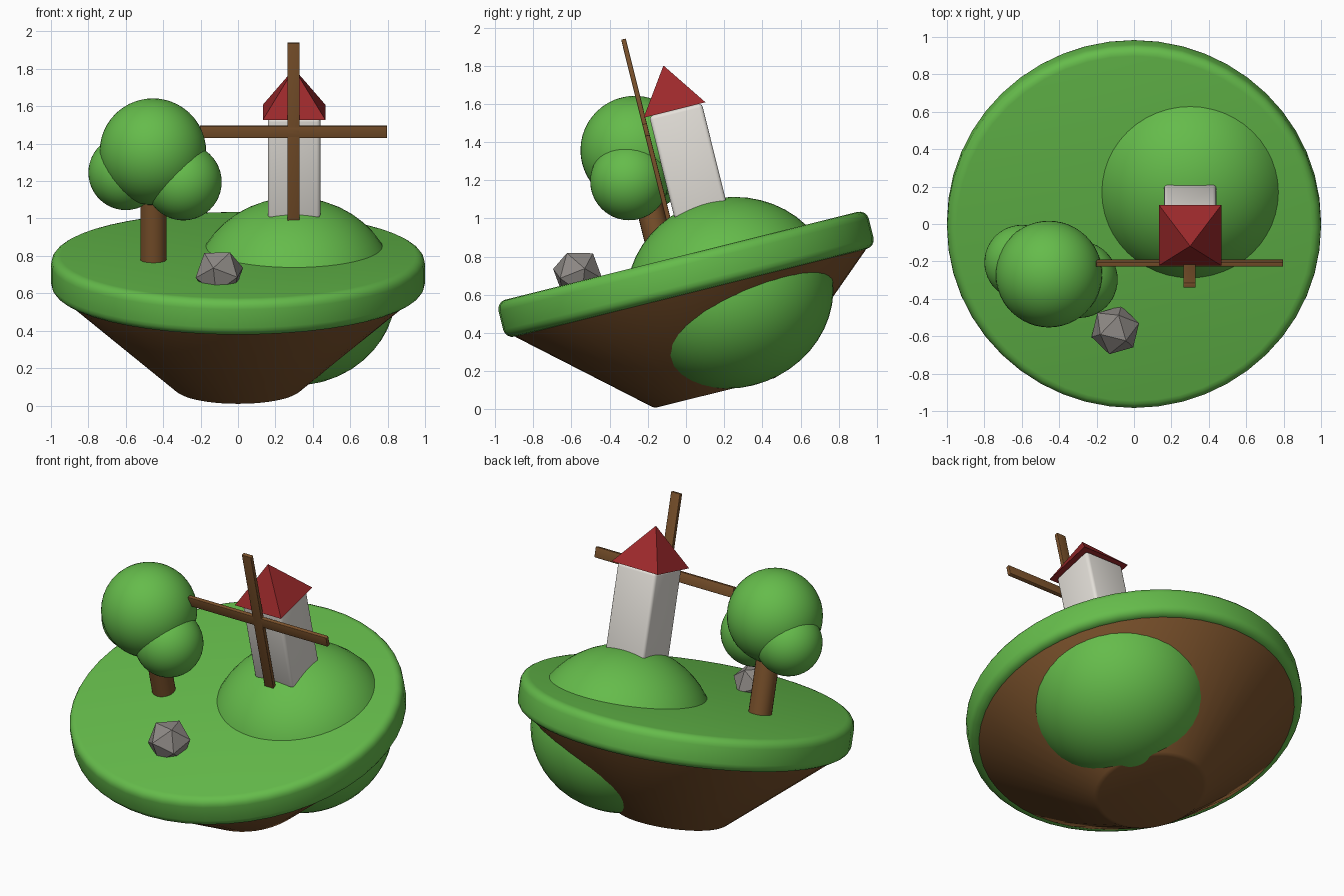
import bpy, bmesh, math
from mathutils import Matrix, Vector, Euler

if "Cube" in bpy.data.objects:
    bpy.data.objects.remove(bpy.data.objects["Cube"])

# Whole island leans back towards the viewer by one tilt
TILT = Matrix.Translation((0, 0, 0.707)) @ Matrix.Rotation(math.radians(14), 4, 'X')


def material(name, rgb):
    m = bpy.data.materials.new(name)
    m.diffuse_color = (*rgb, 1)
    m.use_nodes = True
    m.node_tree.nodes["Principled BSDF"].inputs["Base Color"].default_value = m.diffuse_color
    return m


GREEN = material("grass_green", (0.13, 0.50, 0.07))
BROWN = material("wood_brown", (0.20, 0.085, 0.025))
WHITE = material("plaster_white", (0.78, 0.75, 0.70))
RED = material("roof_red", (0.33, 0.022, 0.024))
GREY = material("stone_grey", (0.27, 0.25, 0.235))


def finish(name, bm, mat, loc, smooth=True):
    bmesh.ops.recalc_face_normals(bm, faces=bm.faces)
    me = bpy.data.meshes.new(name)
    bm.to_mesh(me)
    bm.free()
    me.materials.append(mat)
    if smooth:
        me.shade_smooth()
        me.set_sharp_from_angle(angle=math.radians(35))
    ob = bpy.data.objects.new(name, me)
    bpy.context.collection.objects.link(ob)
    ob.matrix_world = TILT @ Matrix.Translation(loc)
    return ob


def drum(name, mat, loc, r_low, r_high, height, segs, bevel=0, steps=4, smooth=True, turn=0):
    """Cylinder, cone or pyramid standing on loc, with optional rounded rims."""
    bm = bmesh.new()
    bmesh.ops.create_cone(bm, cap_ends=True, segments=segs, radius1=r_low, radius2=r_high,
                          depth=height,
                          matrix=Matrix.Translation((0, 0, height / 2)) @ Matrix.Rotation(turn, 4, 'Z'))
    if bevel:
        rims = [e for e in bm.edges if abs(e.verts[0].co.z - e.verts[1].co.z) < 1e-5]
        bmesh.ops.bevel(bm, geom=rims, offset=bevel, segments=steps, profile=0.5,
                        affect='EDGES')
    return finish(name, bm, mat, loc, smooth)


def block(name, mat, loc, size, bevel):
    bm = bmesh.new()
    bmesh.ops.create_cube(bm, size=1, matrix=Matrix.Diagonal((*size, 1)))
    bmesh.ops.bevel(bm, geom=bm.edges[:], offset=bevel, segments=3, profile=0.5, affect='EDGES')
    return finish(name, bm, mat, loc)


def ball(name, mat, loc, radii):
    bm = bmesh.new()
    bmesh.ops.create_uvsphere(bm, u_segments=48, v_segments=24, radius=1,
                              matrix=Matrix.Diagonal((*radii, 1)))
    return finish(name, bm, mat, loc)


# Island: grassy slab, earth underside, hill passing right through
drum("grass_slab", GREEN, (0, 0, -0.1), 1, 1, 0.2, 48, bevel=0.05)
drum("earth_base", BROWN, (0, 0, -0.64), 0.33, 0.955, 0.545, 48, bevel=0.015, steps=2)
ball("hill", GREEN, (0.3, 0.2, -0.15), (0.545, 0.545, 0.5))

# Windmill
block("tower", WHITE, (0.3, 0.155, 0.572), (0.28, 0.284, 0.556), 0.02)
drum("roof", RED, (0.3, 0.15, 0.85), 0.167 * math.sqrt(2), 0, 0.24, 4, smooth=False,
     turn=math.pi / 4)
for name, size in (("upright_blade", (0.066, 0.025, 0.98)), ("level_blade", (1.0, 0.025, 0.066))):
    block(name, BROWN, (0.297, -0.02, 0.785), size, 0.004)

# Tree: trunk and three round leaf clumps
drum("trunk", BROWN, (-0.452, -0.1, 0.08), 0.07, 0.07, 0.5, 24)
for name, centre, r in (("main_leaves", (-0.455, -0.268, 1.357), 0.285),
                        ("left_leaves", (-0.60, -0.205, 1.245), 0.2),
                        ("right_leaves", (-0.292, -0.297, 1.195), 0.205)):
    ball(name, GREEN, TILT.inverted() @ Vector(centre), (r, r, r))

# Faceted rock
bm = bmesh.new()
bmesh.ops.create_icosphere(bm, subdivisions=1, radius=0.135,
                           matrix=Euler((0.4, 0.3, 0.5)).to_matrix().to_4x4())
finish("rock", bm, GREY, (-0.1, -0.55, 0.14), smooth=False)
